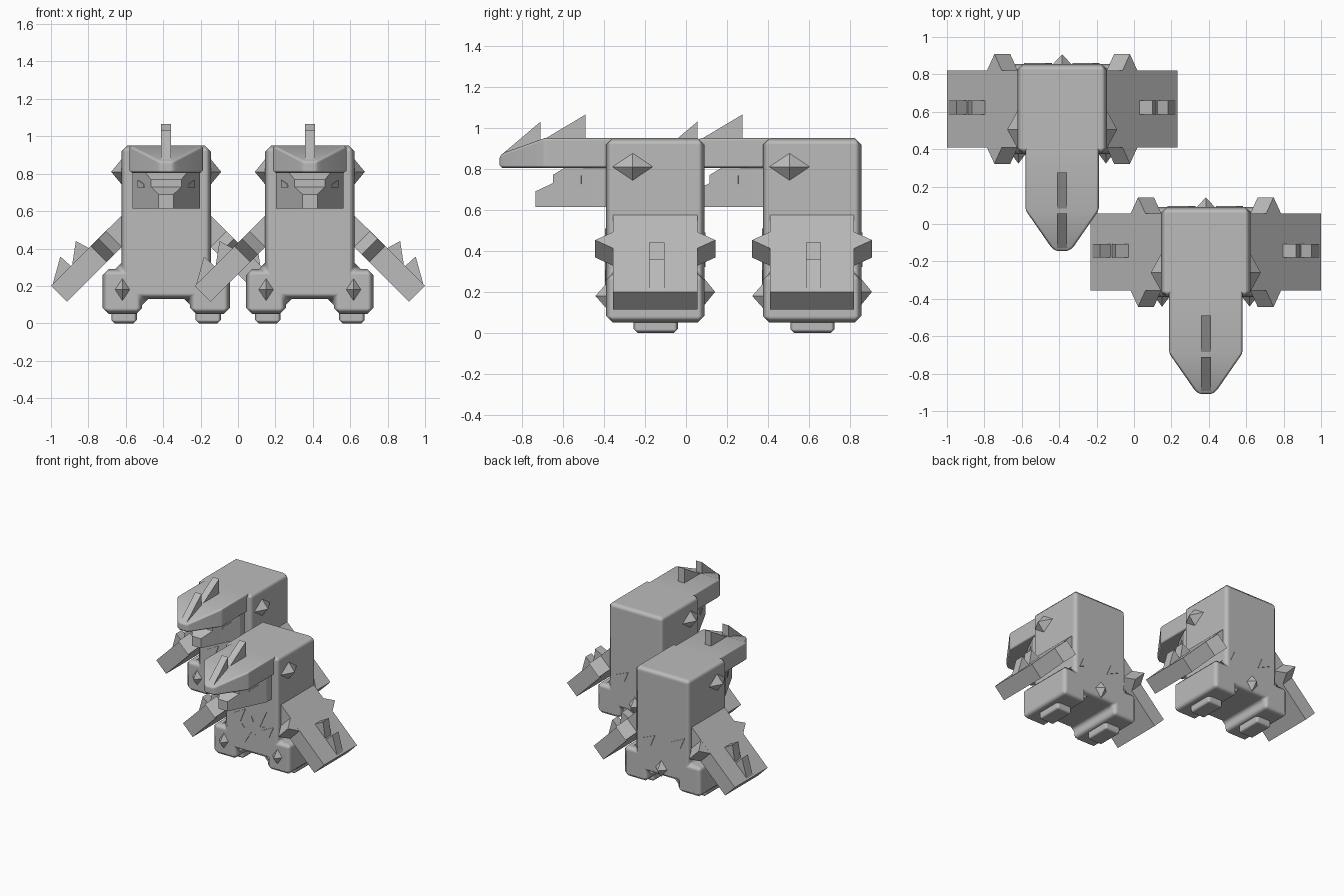
import bpy, bmesh
from mathutils import Vector as V

if "Cube" in bpy.data.objects:
    bpy.data.objects.remove(bpy.data.objects["Cube"])

grey = bpy.data.materials.new("plain grey")
grey.diffuse_color = (0.5, 0.5, 0.5, 1)
grey.use_nodes = True
grey.node_tree.nodes["Principled BSDF"].inputs["Base Color"].default_value = grey.diffuse_color
OFFSET = V((0, 0, 0))


def finish(name, bm, bevel=0):
    """Turn a bmesh into a placed object, with optional chamfered edges."""
    bmesh.ops.recalc_face_normals(bm, faces=bm.faces)
    me = bpy.data.meshes.new(name)
    bm.to_mesh(me)
    bm.free()
    me.materials.append(grey)
    ob = bpy.data.objects.new(name, me)
    ob.location = OFFSET
    bpy.context.collection.objects.link(ob)
    if bevel:
        for p in me.polygons:
            p.use_smooth = True
        m = ob.modifiers.new("chamfer", 'BEVEL')
        m.width, m.segments, m.harden_normals = bevel, 1, True
        m.limit_method, m.angle_limit = 'ANGLE', 0.5
    return ob


def prism(name, pts, vec, bevel=0):
    """Polygon swept along a vector."""
    bm = bmesh.new()
    a = [bm.verts.new(V(p)) for p in pts]
    b = [bm.verts.new(V(p) + V(vec)) for p in pts]
    bm.faces.new(a)
    bm.faces.new(b)
    n = len(pts)
    for i in range(n):
        j = (i + 1) % n
        bm.faces.new((a[i], a[j], b[j], b[i]))
    return finish(name, bm, bevel)


def loft(name, sections, bevel=0):
    """Rectangular sections (y, z low, z high, half width) joined in order."""
    bm = bmesh.new()
    rings = [[bm.verts.new(c) for c in ((-w, y, lo), (w, y, lo), (w, y, hi), (-w, y, hi))]
             for y, lo, hi, w in sections]
    for r, s in zip(rings, rings[1:]):
        for i in range(4):
            j = (i + 1) % 4
            bm.faces.new((r[i], r[j], s[j], s[i]))
    bm.faces.new(rings[0])
    bm.faces.new(rings[-1])
    bmesh.ops.remove_doubles(bm, verts=bm.verts, dist=1e-5)
    return finish(name, bm, bevel)


def spike(name, c, u, v, n):
    """Four-sided pyramid with diamond base."""
    c, u, v, n = V(c), V(u), V(v), V(n)
    bm = bmesh.new()
    base = [bm.verts.new(p) for p in (c + u, c + v, c - u, c - v)]
    tip = bm.verts.new(c + n)
    bm.faces.new(base)
    for i in range(4):
        bm.faces.new((base[i], base[(i + 1) % 4], tip))
    return finish(name, bm)


def at_y(pts, y):
    return [(x, y, z) for x, z in pts]


def at_x(pts, x):
    return [(x, y, z) for y, z in pts]


def creature():
    # body and legs as one silhouette
    half = [(.24, .95), (.24, .29), (.34, .29), (.34, .05), (.128, .05), (.128, .13)]
    outline = half + [(-x, z) for x, z in reversed(half)]
    prism("body", at_y(outline, -.24), (0, .48, 0), .032)

    # head: beak, jaw, crest fins
    loft("upper_beak", [(-.2, .805, .95, .197), (-.54, .805, .95, .197),
                        (-.735, .805, .88, .062), (-.76, .805, .865, .035)], .012)
    loft("lower_jaw", [(-.2, .615, .806, .18), (-.30, .615, .806, .18), (-.44, .615, .806, .111),
                       (-.50, .615, .77, .082), (-.50, .615, .73, .082), (-.585, .615, .69, .04)])
    prism("front_crest", at_x([(-.755, .865), (-.56, 1.03), (-.56, .92), (-.7, .85)], -.027), (.054, 0, 0))
    prism("rear_crest", at_x([(-.55, .94), (-.34, 1.065), (-.34, .92)], -.027), (.054, 0, 0))

    for s in (-1, 1):
        side = "left" if s < 0 else "right"
        # eye plates on the tapered sides of the jaw
        eye = [(s * (.18 + (y + .30) * .491), y, z)
               for y, z in ((-.43, .725), (-.425, .745), (-.36, .767), (-.36, .725))]
        prism(side + "_eye", eye, (s * .0036, -.0018, 0))

        # foot pad
        pad = [(s * x, z) for x, z in ((.157, 0), (.293, 0), (.293, .08), (.157, .08))]
        prism(side + "_foot", at_y(pad, -.105), (0, .215, 0), .018)

        # sloping arm slab
        arm = [(s * x, z) for x, z in ((.16, .655), (.616, .2), (.531, .115), (.16, .486))]
        prism(side + "_arm", at_y(arm, -.205), (0, .41, 0))
        for i, fin in enumerate([((.608, .205), (.566, .357), (.503, .30), (.53, .25)),
                                 ((.503, .31), (.483, .44), (.41, .4), (.43, .34))]):
            prism(f"{side}_arm_fin_{i + 1}", at_y([(s * x, z) for x, z in fin], -.03), (0, .074, 0))

        # wedges on the front and back edges of the arm
        d, n = V((s * .707, 0, -.707)), V((s * .707, 0, .707))
        for e, end in ((-1, "front"), (1, "back")):
            c = V((s * .32, 0, .41)) - n * .06
            tri = [c + d * .06 + V((0, e * .2, 0)), c + V((0, e * .293, 0)), c - d * .06 + V((0, e * .2, 0))]
            prism(f"{side}_arm_{end}_wedge", tri, n * .12)

        # pyramids on the head sides and leg fronts
        spike(side + "_head_spike", (s * .239, -.11, .81), (0, .1, 0), (0, 0, .067), (s * .055, 0, 0))
        spike(side + "_leg_spike", (s * .234, -.239, .18), (.04, 0, 0), (0, 0, .06), (0, -.053, 0))

    spike("back_spike", (0, .239, .2), (.05, 0, 0), (0, 0, .065), (0, .053, 0))

    # thin jagged marks on chest and back
    chest = {
        "left_chest_mark": [(-.204, .305), (-.161, .417), (-.044, .481), (-.087, .374)],
        "right_chest_mark": [(.052, .251), (.1, .35), (.202, .4), (.16, .305)],
        "zigzag_chest_mark": [(-.204, .214), (-.076, .358), (-.05, .33), (.01, .433), (.026, .396),
                              (.143, .508), (.084, .374), (.127, .38), (.03, .289), (.01, .315),
                              (-.05, .214), (-.076, .278)]}
    for name, pts in chest.items():
        prism(name, at_y(pts, -.239), (0, -.006, 0))
    back = {
        "right_back_mark": [(.2, .32), (.165, .4), (.055, .445), (.09, .36)],
        "left_back_mark": [(-.055, .35), (-.09, .435), (-.205, .49), (-.165, .4)]}
    for name, pts in back.items():
        prism(name, at_y(pts, .239), (0, .006, 0))


# the same creature twice, set diagonally
for OFFSET in (V((-.384, .615, 0)), V((.384, -.15, 0))):
    creature()
